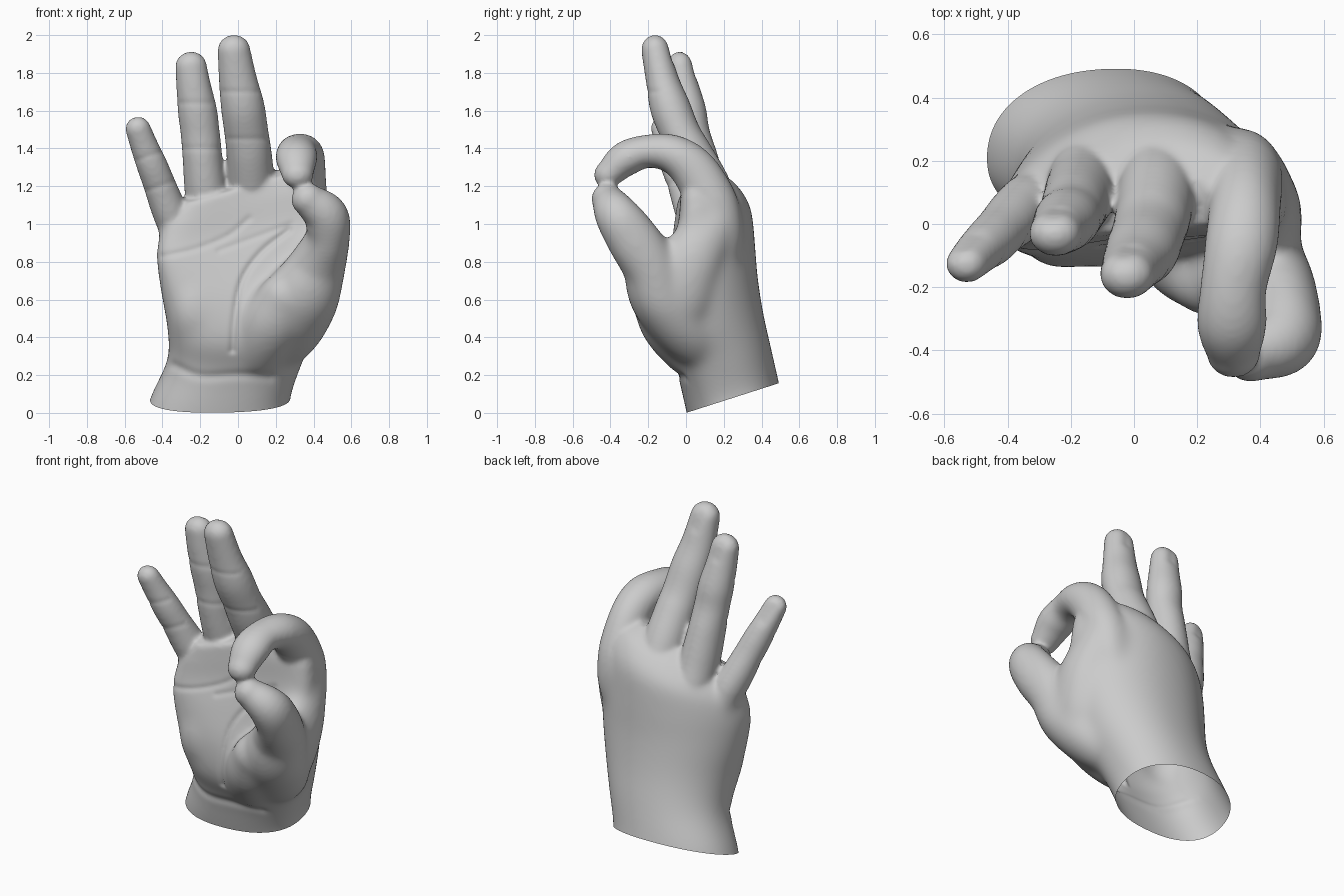
import bpy, bmesh
from math import cos, sin, pi, exp, copysign
from mathutils import Vector

if "Cube" in bpy.data.objects:
    bpy.data.objects.remove(bpy.data.objects["Cube"])

parts = []


def spline(keys, n=6):
    """Catmull-Rom interpolation of key tuples of any length."""
    k = [Vector(p) for p in keys]
    k = [2 * k[0] - k[1]] + k + [2 * k[-1] - k[-2]]
    out = []
    for a, b, c, d in zip(k, k[1:], k[2:], k[3:]):
        for i in range(n):
            t = i / n
            out.append(b + (c - a) * (t / 2) + (2 * a - 5 * b + 4 * c - d) * (t * t / 2)
                       + (3 * b - a - 3 * c + d) * (t ** 3 / 2))
    return out + [k[-2]]


def loft(name, rings):
    """Closed skin over a list of equal-length rings."""
    bm = bmesh.new()
    rows = [[bm.verts.new(p) for p in r] for r in rings]
    n = len(rows[0])
    for a, b in zip(rows, rows[1:]):
        for i in range(n):
            j = (i + 1) % n
            bm.faces.new((a[i], a[j], b[j], b[i]))
    bm.faces.new(rows[0])
    bm.faces.new(rows[-1])
    bmesh.ops.recalc_face_normals(bm, faces=bm.faces)
    me = bpy.data.meshes.new(name)
    bm.to_mesh(me)
    bm.free()
    ob = bpy.data.objects.new(name, me)
    bpy.context.collection.objects.link(ob)
    parts.append(ob)


def limb(name, root, keys, n=24):
    """Round-tipped tube from a thin buried root; keys are x, y, z, half width, half thickness."""
    s = spline([(*root, .05, .05)] + keys)
    rings = []

    def ring(c, t, w, h):
        side = (Vector((1, 0, 0)) - t * t.x).normalized()
        up = t.cross(side)
        rings.append([c + side * (w * cos(2 * pi * i / n)) + up * (h * sin(2 * pi * i / n))
                      for i in range(n)])

    for i, p in enumerate(s):
        a, b = s[max(i - 1, 0)], s[min(i + 1, len(s) - 1)]
        t = Vector((b - a)[:3]).normalized()
        c = Vector(p[:3])
        ring(c, t, p[3], p[4])
    r = (p[3] + p[4]) / 2
    for k in range(1, 7):
        a = k * pi / 2 / 6.3
        ring(c + t * (r * sin(a)), t, p[3] * cos(a), p[4] * cos(a))
    loft(name, rings)


# Palm and wrist: z, centre x, front y, back y, half width, arch, sideways slope
palm_keys = [
    (-.16, -.125, .06, .535, .41, .15, 0), (-.03, -.11, .035, .52, .39, .15, 0),
    (.09, -.09, .005, .495, .37, .15, 0),
    (.28, -.015, -.045, .45, .36, .2, 0), (.45, .02, -.125, .41, .395, .25, 0),
    (.65, .03, -.13, .38, .44, .35, 0), (.85, .03, -.085, .365, .463, .5, .05),
    (1.02, .03, -.04, .345, .45, .6, .2), (1.14, .025, -.03, .275, .4, .6, .3),
    (1.23, .0, -.02, .17, .28, .6, .3)]
rings = []
for z, cx, f, b, rx, arch, slope in spline(palm_keys):
    ring = []
    for i in range(48):
        ca, sa = cos(i * pi / 24), sin(i * pi / 24)
        x = cx + rx * copysign(abs(ca) ** .88, ca)
        dy = (b - f) / 2 * copysign(abs(sa) ** .88, sa)
        y = (f + b) / 2 + dy - arch * (x - .08) ** 2
        ring.append((x, y, z + .3 * dy + slope * (x - .08)))
    rings.append(ring)
loft("palm", rings)

# Fleshy pads and thumb web
limb("thumb_pad", (.02, .2, .12), [(.08, .08, .28, .15, .14), (.17, -.08, .45, .17, .15),
                                   (.26, -.16, .6, .16, .13)])
limb("heel_pad", (-.12, .25, .15), [(-.2, .12, .33, .14, .13), (-.22, .0, .52, .15, .14),
                                    (-.25, .01, .7, .13, .12)])
limb("thumb_web", (.25, .1, .3), [(.35, -.02, .54, .14, .17), (.405, .02, .78, .13, .17),
                                  (.37, .13, .98, .125, .14)])

# Fingers
limb("thumb", (.1, .2, .2), [(.24, .05, .40, .17, .16), (.335, -.12, .60, .20, .17),
     (.42, -.19, .78, .157, .15), (.475, -.285, .93, .118, .14), (.463, -.365, 1.045, .118, .118),
     (.37, -.415, 1.13, .088, .085)])
limb("index_finger", (.2, .2, .6), [(.31, .18, .85, .12, .12), (.34, .16, 1.05, .13, .135),
     (.35, .06, 1.26, .115, .125), (.34, -.06, 1.365, .115, .105),
     (.315, -.2, 1.385, .105, .088), (.31, -.32, 1.345, .11, .093),
     (.315, -.41, 1.265, .085, .074)])
limb("middle_finger", (.06, .2, .6), [(.085, .21, .95, .12, .12), (.073, .115, 1.18, .125, .13),
     (.059, .02, 1.37, .12, .12), (.045, -.03, 1.48, .117, .107),
     (.025, -.085, 1.62, .116, .107), (0, -.125, 1.76, .102, .088),
     (-.022, -.16, 1.92, .087, .077)])
limb("ring_finger", (-.1, .2, .6), [(-.14, .18, .9, .11, .11), (-.168, .105, 1.15, .113, .12),
     (-.187, .06, 1.34, .106, .112), (-.2, .03, 1.48, .104, .097),
     (-.215, .01, 1.6, .104, .097), (-.235, -.015, 1.73, .092, .083),
     (-.249, -.03, 1.835, .084, .072)])
limb("little_finger", (-.2, .15, .6), [(-.28, .1, .82, .09, .1), (-.335, .06, 1.0, .095, .1),
     (-.375, .025, 1.1, .092, .094), (-.42, -.02, 1.22, .085, .082),
     (-.455, -.055, 1.31, .082, .08), (-.495, -.09, 1.41, .074, .07),
     (-.53, -.125, 1.505, .067, .061)])

# Fuse everything into one skin
bpy.ops.object.select_all(action='DESELECT')
for ob in parts:
    ob.select_set(True)
hand = parts[0]
bpy.context.view_layer.objects.active = hand
bpy.ops.object.join()
hand.name = "hand"


def apply(kind, **settings):
    m = hand.modifiers.new("step", kind)
    for key, value in settings.items():
        setattr(m, key, value)
    bpy.ops.object.modifier_apply(modifier=m.name)


apply('REMESH', mode='VOXEL', voxel_size=.012)
apply('SMOOTH', factor=.5, iterations=10)

# Relax the palm, web and knuckles more than the fingers
group = hand.vertex_groups.new(name="palm")
for v in hand.data.vertices:
    x, y, z = v.co
    top = 1.14 + .3 * min(0, x)
    w = min(1, max(0, (top - z) / .12)) * min(1, max(0, (y + .32) / .12))
    group.add([v.index], w, 'REPLACE')
apply('SMOOTH', factor=.5, iterations=80, vertex_group="palm")

bm = bmesh.new()
bm.from_mesh(hand.data)
bm.normal_update()


def crease(path, depth=.012, width=.016, side=-1):
    """Press a line, drawn in the front view, into the palm (-1) or back (1)."""
    pts = [p.to_2d() for p in (spline([(*q, 0) for q in path], 4))]
    moves = []
    for v in bm.verts:
        if v.normal.y * side < .2 or (side < 0 and v.co.z < .3 and v.co.y > .2):
            continue
        q = Vector((v.co.x, v.co.z))
        d = 9
        for a, b in zip(pts, pts[1:]):
            ab = b - a
            t = min(1, max(0, (q - a).dot(ab) / ab.length_squared))
            d = min(d, (q - a - ab * t).length)
        if d < 3 * width:
            moves.append((v, v.normal * (depth * exp(-(d / width) ** 2))))
    for v, m in moves:
        v.co -= m


# Palm, wrist and finger creases
crease([(-.4, .83), (-.22, .87), (-.05, .94), (.06, 1.03)], .006)
crease([(-.1, .86), (.12, .94), (.28, 1.0)], .005)
crease([(.27, .97), (.12, .85), (.02, .7), (-.02, .5), (-.03, .33)], .013)
crease([(-.34, .25), (-.2, .195), (0, .2), (.17, .19)], .008, .025)
for x, z, w, s in ((.055, 1.45, .1, 0), (.01, 1.7, .09, 0), (-.19, 1.4, .09, 0),
                   (-.225, 1.64, .08, 0), (-.41, 1.2, .07, .35), (-.47, 1.36, .06, .35)):
    crease([(x - w, z - w * s), (x + w, z + w * s)], .003)

# Nails
for x, z, dx in ((-.02, 1.92, -.01), (-.248, 1.84, -.008), (-.525, 1.49, -.02)):
    crease([(x - dx, z - .04), (x + dx, z + .03)], .008, .035, 1)

# Open, slanted cut at the wrist
bmesh.ops.bisect_plane(bm, geom=bm.verts[:] + bm.edges[:] + bm.faces[:], dist=1e-5,
                       plane_co=(0, .01, .003), plane_no=(0, -.32, 1), clear_inner=True)
bm.to_mesh(hand.data)
bm.free()
bpy.ops.object.shade_smooth()
